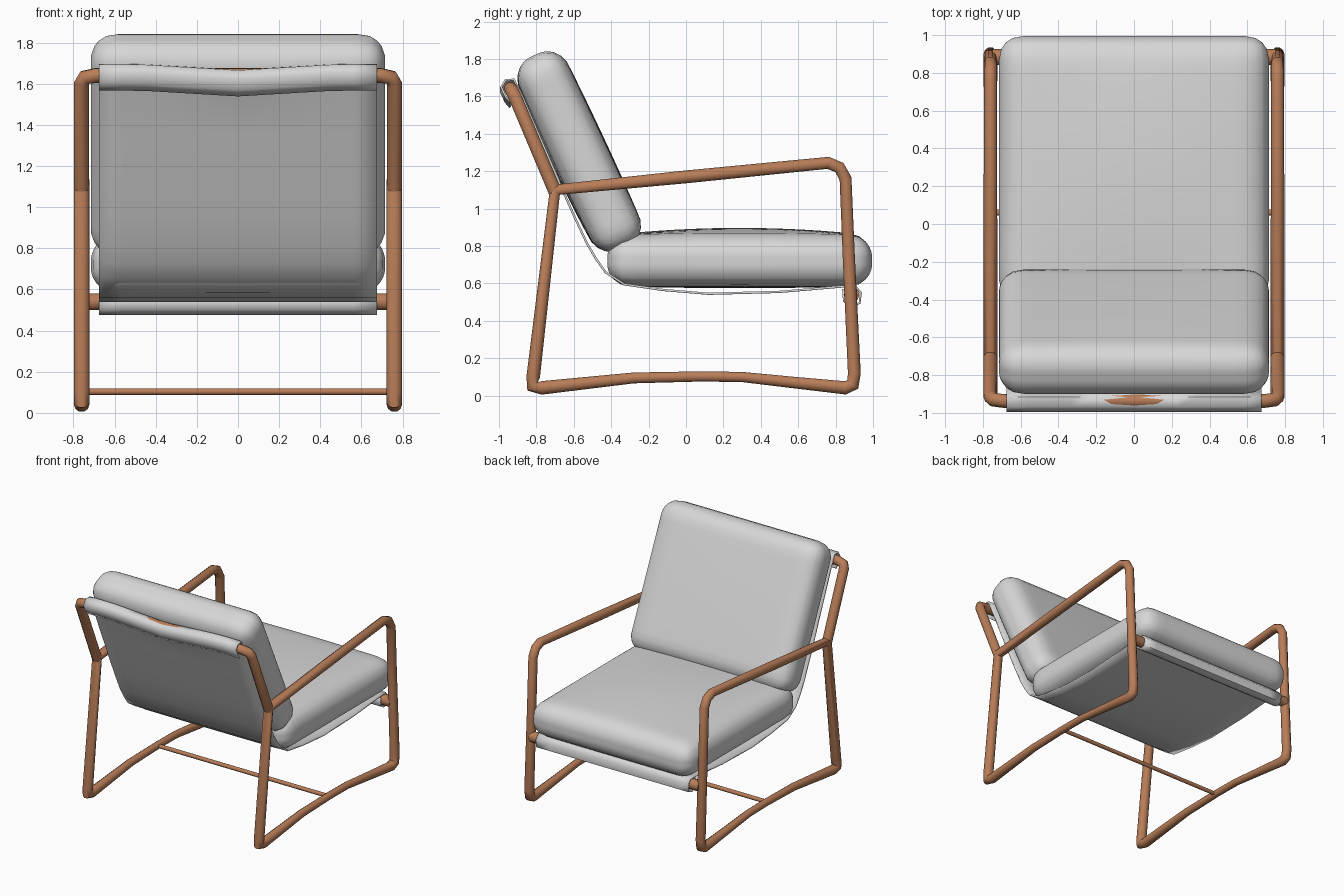
import bpy, bmesh, math
from mathutils import Vector, Matrix

if "Cube" in bpy.data.objects:
    bpy.data.objects.remove(bpy.data.objects["Cube"])


def material(name, rgb):
    m = bpy.data.materials.new(name)
    m.diffuse_color = (*rgb, 1)
    m.use_nodes = True
    m.node_tree.nodes["Principled BSDF"].inputs["Base Color"].default_value = m.diffuse_color
    return m


WOOD = material("warm wood", (0.48, 0.205, 0.098))
FABRIC = material("light grey fabric", (0.68, 0.68, 0.68))


def smooth(ob, angle=55):
    bpy.ops.object.select_all(action='DESELECT')
    ob.select_set(True)
    bpy.context.view_layer.objects.active = ob
    bpy.ops.object.shade_smooth_by_angle(angle=math.radians(angle))


def tube(name, pts, radius, closed=False):
    """Round wooden rod along pts of (x, y, z, relative radius)."""
    cu = bpy.data.curves.new(name, 'CURVE')
    cu.dimensions = '3D'
    cu.bevel_depth = radius
    cu.bevel_resolution = 3
    cu.use_fill_caps = True
    sp = cu.splines.new('POLY')
    sp.points.add(len(pts) - 1)
    for p, q in zip(sp.points, pts):
        p.co = (q[0], q[1], q[2], 1)
        p.radius = q[3] if len(q) > 3 else 1
    sp.use_cyclic_u = closed
    ob = bpy.data.objects.new(name, cu)
    bpy.context.collection.objects.link(ob)
    bpy.ops.object.select_all(action='DESELECT')
    ob.select_set(True)
    bpy.context.view_layer.objects.active = ob
    bpy.ops.object.convert(target='MESH')
    ob = bpy.context.object
    ob.data.materials.clear()
    ob.data.materials.append(WOOD)
    smooth(ob)
    return ob


def mesh_object(name, bm, mat):
    bmesh.ops.recalc_face_normals(bm, faces=bm.faces)
    me = bpy.data.meshes.new(name)
    bm.to_mesh(me)
    bm.free()
    me.materials.append(mat)
    ob = bpy.data.objects.new(name, me)
    bpy.context.collection.objects.link(ob)
    return ob


def cushion(name, half, r, puff_top, puff_bottom, centre, tilt):
    """Rounded box, puffed out on its two broad faces."""
    bm = bmesh.new()
    bmesh.ops.create_cube(bm, size=2)
    bmesh.ops.subdivide_edges(bm, edges=bm.edges[:], cuts=21, use_grid_fill=True)
    for v in bm.verts:
        p = Vector([c * h for c, h in zip(v.co, half)])
        inner = Vector([max(-(h - r), min(h - r, c)) for c, h in zip(p, half)])
        p = inner + (p - inner).normalized() * r
        bulge = (1 - (p.x / half[0]) ** 2) * (1 - (p.y / half[1]) ** 2)
        p.z += bulge * (puff_top if p.z > 0 else -puff_bottom) * abs(p.z) / half[2]
        v.co = p
    bm.transform(Matrix.Translation(centre) @ Matrix.Rotation(tilt, 4, 'X'))
    ob = mesh_object(name, bm, FABRIC)
    smooth(ob)
    return ob


# Side frames: leg, arm and floor runner in one closed loop (y, z, radius)
LOOP = [(-0.70, 1.10, 1), (0.0, 1.17, .95), (0.76, 1.245, .9), (0.82, 1.22, .9),
        (0.853, 1.16, .9), (0.87, 0.75, .9), (0.90, 0.12, .95), (0.892, 0.06, 1),
        (0.85, 0.042, 1), (0.58, 0.07, .85), (0.30, 0.10, .75), (0.08, 0.103, .75),
        (-0.28, 0.095, .8), (-0.77, 0.042, 1), (-0.82, 0.05, 1), (-0.817, 0.10, 1)]
for side, label in ((-1, "left"), (1, "right")):
    tube(label + "_side_frame", [(side * 0.76, y, z, r) for y, z, r in LOOP], 0.038, True)

# Back posts joined by the top bar
half_path = [(0.76, -0.70, 1.09), (0.76, -0.915, 1.60), (0.745, -0.93, 1.63),
             (0.69, -0.937, 1.64)]
tube("back_posts_and_top_bar",
     [(-x, y, z) for x, y, z in half_path] + half_path[::-1], 0.037)

# Front seat bar and thin floor stretcher
tube("front_seat_bar", [(-0.75, 0.885, 0.54), (0.75, 0.885, 0.54)], 0.042)
tube("floor_stretcher", [(-0.75, 0.06, 0.103), (0.75, 0.06, 0.103)], 0.016)

# Fabric sling, wrapped round the top bar and the front bar (y, z)
SLING = [(-0.94, 1.57), (-0.965, 1.60), (-0.988, 1.65), (-0.965, 1.688),
         (-0.92, 1.69), (-0.885, 1.62), (-0.77, 1.355), (-0.66, 1.10), (-0.60, 0.965),
         (-0.53, 0.815), (-0.48, 0.73), (-0.43, 0.66), (-0.33, 0.595), (-0.12, 0.565),
         (0.12, 0.545), (0.5, 0.555), (0.85, 0.585), (0.905, 0.585), (0.935, 0.55),
         (0.928, 0.495), (0.885, 0.482), (0.845, 0.505), (0.84, 0.57)]
bm = bmesh.new()
COLS = 12
rows = []
for i, (y, z) in enumerate(SLING):
    row = []
    for c in range(COLS + 1):
        x = -0.675 + 1.35 * c / COLS
        sag = 0.028 * max(0, 1 - abs(x) / 0.47) if i < 5 else 0
        row.append(bm.verts.new((x, y, z - sag)))
    rows.append(row)
for a, b in zip(rows, rows[1:]):
    for c in range(COLS):
        bm.faces.new((a[c], a[c + 1], b[c + 1], b[c]))
sling = mesh_object("fabric_sling", bm, FABRIC)
solid = sling.modifiers.new("thickness", 'SOLIDIFY')
solid.thickness = 0.012
solid.offset = 0
smooth(sling, 60)

# Cushions
cushion("seat_cushion", (0.715, 0.708, 0.135), 0.12, 0.04, 0.012,
        (0, 0.287, 0.722), 0)
cushion("back_cushion", (0.715, 0.569, 0.14), 0.12, 0.022, 0.01,
        (0, -0.57, 1.305), math.radians(90 + 25))
